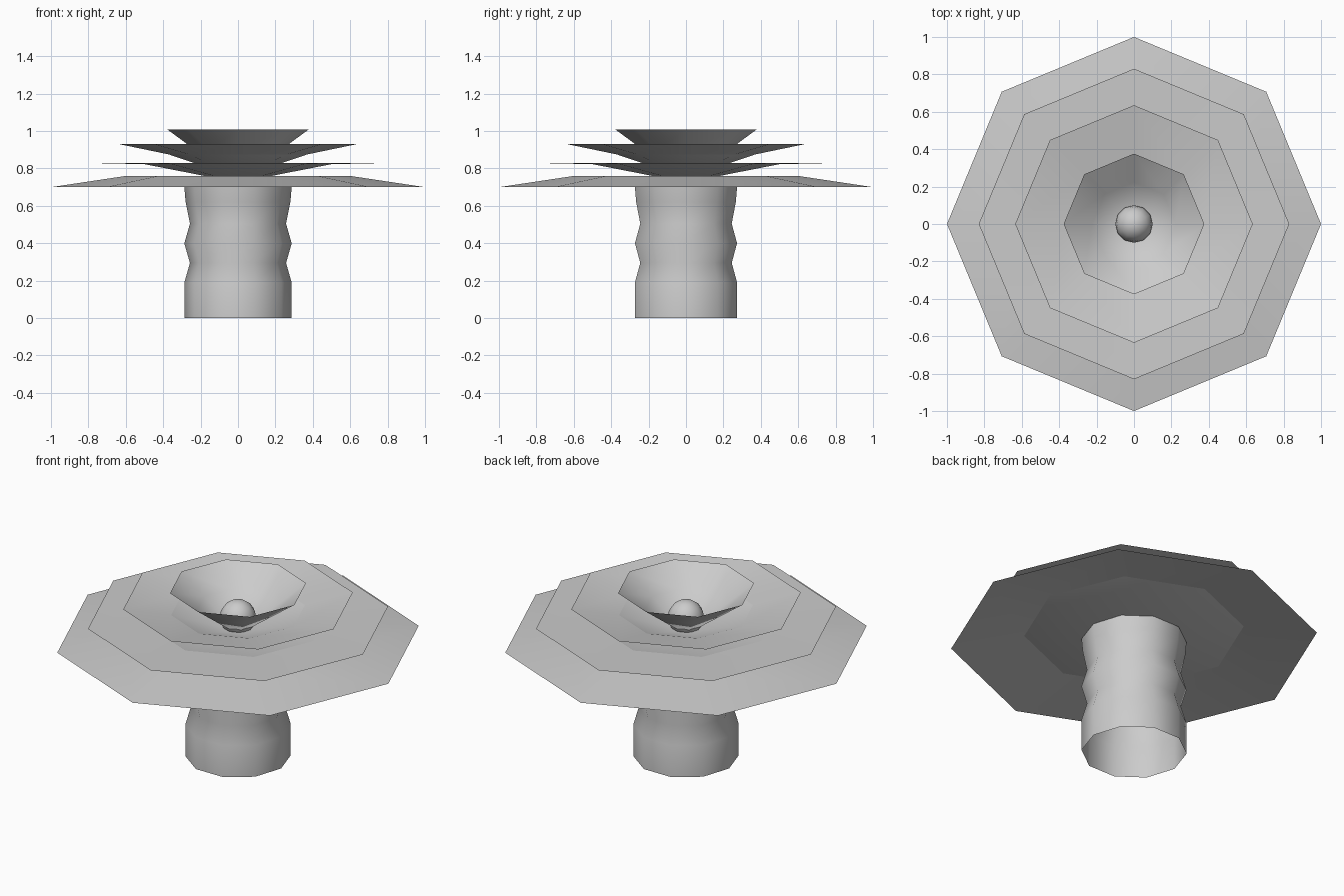
import bpy, bmesh, math

if "Cube" in bpy.data.objects:
    bpy.data.objects.remove(bpy.data.objects["Cube"])


def finish(obj, angle=40):
    bpy.ops.object.select_all(action='DESELECT')
    obj.select_set(True)
    bpy.context.view_layer.objects.active = obj
    bpy.ops.object.shade_smooth_by_angle(angle=math.radians(angle))


def lathe(name, profile, sides):
    """Sweep (radius, z) points around z; radius 0 makes a single centre point."""
    bm = bmesh.new()
    rings = []
    for r, z in profile:
        n = 1 if r == 0 else sides
        rings.append([bm.verts.new((r * math.cos(2 * math.pi * i / sides),
                                    r * math.sin(2 * math.pi * i / sides), z))
                      for i in range(n)])
    for a, b in zip(rings, rings[1:]):
        for i in range(sides):
            j = (i + 1) % sides
            if len(a) == 1:
                bm.faces.new((a[0], b[i], b[j]))
            else:
                bm.faces.new((a[i], a[j], b[j], b[i]))
    mesh = bpy.data.meshes.new(name)
    bm.to_mesh(mesh)
    bm.free()
    obj = bpy.data.objects.new(name, mesh)
    bpy.context.collection.objects.link(obj)
    finish(obj)
    # petals face upward, the trunk faces outward
    if profile[0][0] == 0:
        mesh.flip_normals() if mesh.polygons[0].normal.z < 0 else None
    return obj


# Ten-sided open trunk with two pinched waists
lathe("trunk", [(.287, 0), (.287, .19), (.257, .295), (.287, .40),
                (.257, .505), (.28, .62), (.287, .70)], 10)

# Four nested eight-sided petal sheets: centre, middle ring, rim
petals = [
    [(0, .65), (.60, .76), (1.0, .70)],
    [(0, .725), (.50, .823), (.83, .83)],
    [(0, .75), (.37, .875), (.635, .93)],
    [(0, .73), (.225, .896), (.376, 1.007)],
]
for i, profile in enumerate(petals):
    lathe(f"petal_layer_{i + 1}", profile, 8)

# Round centre bud
bpy.ops.mesh.primitive_uv_sphere_add(segments=12, ring_count=8, radius=.1,
                                     location=(0, 0, .833))
bud = bpy.context.object
bud.name = "centre_bud"
finish(bud, 60)
